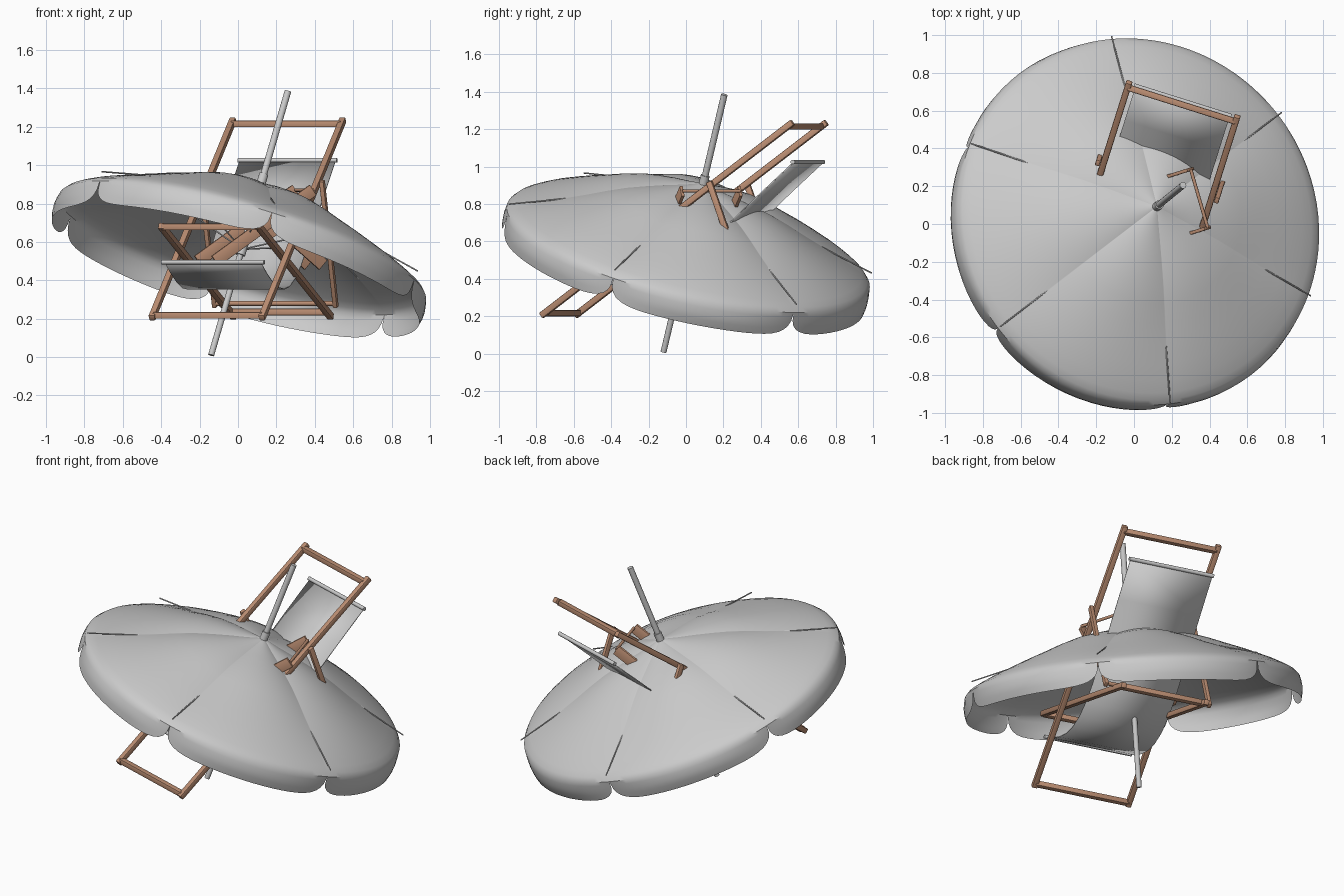
import bpy, bmesh, math
from mathutils import Vector, Matrix

if "Cube" in bpy.data.objects:
    bpy.data.objects.remove(bpy.data.objects["Cube"])

wood = bpy.data.materials.new("wood")
wood.diffuse_color = (0.50, 0.27, 0.17, 1)
wood.use_nodes = True
wood.node_tree.nodes["Principled BSDF"].inputs["Base Color"].default_value = wood.diffuse_color


def finish(name, bm, mat=None, smooth=True):
    bmesh.ops.remove_doubles(bm, verts=bm.verts, dist=1e-4)
    me = bpy.data.meshes.new(name)
    bm.to_mesh(me)
    bm.free()
    ob = bpy.data.objects.new(name, me)
    bpy.context.collection.objects.link(ob)
    if mat:
        me.materials.append(mat)
    if smooth:
        bpy.ops.object.select_all(action='DESELECT')
        ob.select_set(True)
        bpy.context.view_layer.objects.active = ob
        bpy.ops.object.shade_smooth_by_angle(angle=math.radians(35))
    return ob


def rod(name, a, b, r, mat=None, n=16, r2=None):
    a, b = Vector(a), Vector(b)
    d = b - a
    m = Matrix.Translation((a + b) / 2) @ d.to_track_quat('Z', 'Y').to_matrix().to_4x4()
    bm = bmesh.new()
    bmesh.ops.create_cone(bm, cap_ends=True, segments=n, radius1=r,
                          radius2=r2 or r, depth=d.length, matrix=m)
    return finish(name, bm, mat)


def bar(name, a, b, side, w, t, bevel=0.006):
    """Rectangular timber from a to b; w along side, t across it."""
    a, b, side = Vector(a), Vector(b), Vector(side)
    d = b - a
    z = d.normalized()
    y = z.cross(side).normalized()
    x = y.cross(z)
    m = Matrix((x, y, z)).transposed().to_4x4()
    m.translation = (a + b) / 2
    bm = bmesh.new()
    bmesh.ops.create_cube(bm, size=1, matrix=m @ Matrix.Diagonal((w, t, d.length, 1)))
    bmesh.ops.bevel(bm, geom=bm.edges[:], offset=bevel, segments=2, affect='EDGES', profile=0.5)
    return finish(name, bm, wood)


# ---------- parasol ----------
foot, top = Vector((-0.14, -0.12, 0.01)), Vector((0.26, 0.205, 1.385))
axis = (top - foot).normalized()
apex = foot + (top - foot) * 0.652
e1 = Vector((0.65, 0.49, -0.685))
e1 = (e1 - axis * e1.dot(axis)).normalized()
e2 = axis.cross(e1)


def loc(r, ang, h):
    return apex + e1 * (r * math.cos(ang)) + e2 * (r * math.sin(ang)) + axis * h


rod("lower_pole", foot, apex, 0.016)
rod("upper_pole", apex, top, 0.0175)
rod("pole_collar", apex - axis * 0.03, apex + axis * 0.05, 0.024)
rod("runner", apex - axis * 0.40, apex - axis * 0.33, 0.026)

# canopy: six bulging panels, each ending in a hanging rounded flap
profile = [(0.02, 0.0), (0.1, -0.022), (0.2, -0.045), (0.3, -0.071), (0.4, -0.1),
           (0.5, -0.137), (0.6, -0.178), (0.7, -0.216), (0.8, -0.256), (0.88, -0.289),
           (0.94, -0.318), (0.975, -0.338), (0.995, -0.36)]
N = 24
bm = bmesh.new()
for k in range(6):
    cols = []
    for i in range(N + 1):
        u = -math.cos(math.pi * i / N)
        ang = math.radians(60 * k + 30 + 30 * u)
        bulge = 1 - u * u
        col = [loc(r, ang, h + 0.022 * bulge * math.sin(math.pi * min(r, 1)))
               for r, h in profile]
        depth = 0.132 * max(0, 1 - abs(u) ** 7) ** 0.36
        col += [loc(0.995 + 0.012 * math.sin(math.pi * f) * bulge, ang, -0.36 - depth * f)
                for f in (0.2, 0.45, 0.7, 1)]
        cols.append([bm.verts.new(p) for p in col])
    for c, d in zip(cols, cols[1:]):
        for j in range(len(c) - 1):
            bm.faces.new((c[j], c[j + 1], d[j + 1], d[j]))
finish("canopy", bm)

for k in range(6):
    a = math.radians(60 * k)
    rod("rib", loc(0.02, a, -0.012), loc(1.0, a, -0.311), 0.004, n=8)
    rod("stretcher", loc(0.02, a, -0.36), loc(0.5, a, -0.16), 0.004, n=8)

# ---------- deck chair (own frame: w sideways, s backward) ----------
rot = math.radians(-17.5)
U = Vector((math.cos(rot), math.sin(rot), 0))
B = Vector((-math.sin(rot), math.cos(rot), 0))
O = Vector((-0.16, -0.674, 0))


def P(w, s, z):
    return O + U * w + B * s + Vector((0, 0, z))


T = 0.034
for sgn in (-1, 1):
    bar("back_frame_side", P(sgn * 0.30, -0.01, 0.203), P(sgn * 0.30, 1.40, 1.237), U, T, T)
    bar("seat_frame_side", P(sgn * 0.265, 0.04, 0.684), P(sgn * 0.265, 1.30, 0.21), U, T, T)
    bar("prop_leg", P(sgn * 0.33, 0.94, 0.92), P(sgn * 0.33, 1.18, 0.26), U, 0.025, T)
bar("back_top_rail", P(-0.3, 1.37, 1.215), P(0.3, 1.37, 1.215), B, T, T)
bar("back_foot_rail", P(-0.3, 0.01, 0.217), P(0.3, 0.01, 0.217), B, T, T)
bar("seat_front_rail", P(-0.265, 0.055, 0.678), P(0.265, 0.055, 0.678), B, T, T)
bar("seat_rear_rail", P(-0.265, 1.24, 0.235), P(0.265, 1.24, 0.235), B, T, T)
rod("prop_rail", P(-0.33, 1.17, 0.28), P(0.33, 1.17, 0.28), 0.013, wood)

# hanging cloth with a tube at each end
pts = [(0.10, 0.495), (0.2, 0.44), (0.3, 0.395), (0.4, 0.365), (0.5, 0.357), (0.6, 0.373),
       (0.7, 0.417), (0.8, 0.485), (0.9, 0.575), (1.02, 0.69), (1.2, 0.855), (1.39, 1.025)]
bm = bmesh.new()
rows = [[bm.verts.new(P(w, s, z)) for w in (-0.262, 0.262)] for s, z in pts]
for a, b in zip(rows, rows[1:]):
    bm.faces.new((a[0], a[1], b[1], b[0]))
cloth = finish("sling_cloth", bm)
mod = cloth.modifiers.new("thickness", 'SOLIDIFY')
mod.thickness = 0.006
rod("front_cloth_tube", P(-0.28, 0.10, 0.495), P(0.28, 0.10, 0.495), 0.012)
rod("back_cloth_tube", P(-0.27, 1.39, 1.025), P(0.27, 1.39, 1.025), 0.012)

# ---------- crossed plank stand ----------
E = Vector((0.09, -0.31, 0))
A0, A1 = Vector((-0.21, 0.13, 0.50)), Vector((0.30, 0.29, 0.87))
B0, B1 = Vector((0.36, 0.31, 0.48)), Vector((-0.07, 0.17, 0.86))
for k in (0, 1):
    bar("cross_plank", A0 + E * k, A1 + E * k, E, 0.018, 0.065, 0.003)
    bar("cross_plank", B0 + E * (0.08 + 0.84 * k), B1 + E * (0.08 + 0.84 * k), E, 0.018, 0.065, 0.003)
rod("stand_rail", A1, A1 + E, 0.009, wood)
rod("stand_rail", A0, A0 + E, 0.009, wood)
rod("stand_rail", B1, B1 + E, 0.009, wood)
